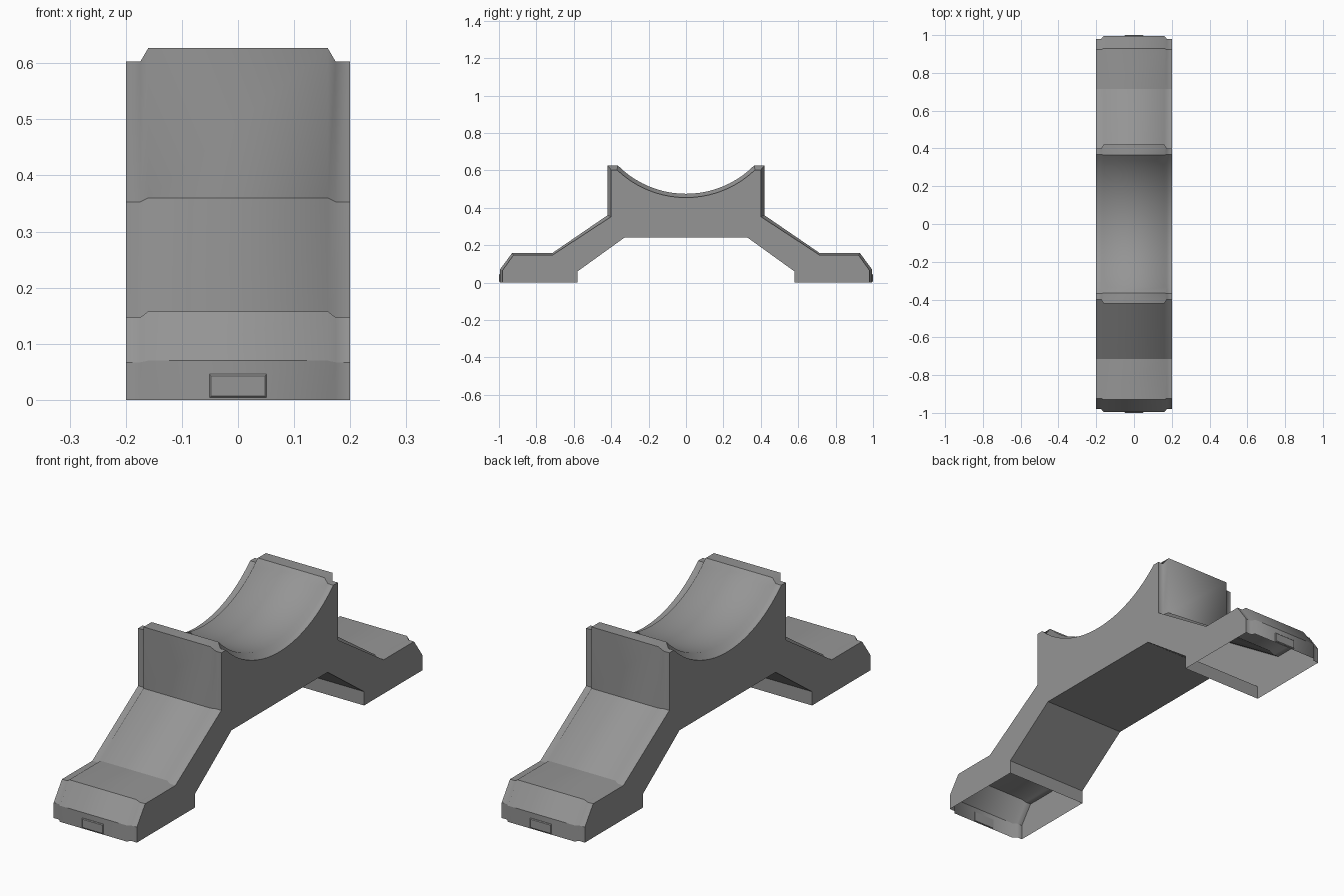
import bpy
import bmesh
import math

cube = bpy.data.objects.get("Cube")
if cube:
    bpy.data.objects.remove(cube, do_unlink=True)

HALF_WIDTH = 0.2
ARC_CENTRE_Z = 0.989
ARC_STEPS = 20

grey = bpy.data.materials.new("plain grey")
grey.use_nodes = True
colour = (0.3, 0.3, 0.3, 1)
grey.diffuse_color = colour
grey.node_tree.nodes["Principled BSDF"].inputs["Base Color"].default_value = colour


def outline(leg, radius):
    """Front foot, leg, saddle arc, then the mirrored back leg, as (y, z)."""
    top_z = leg[-1][1]
    reach = math.acos((ARC_CENTRE_Z - top_z) / radius)
    arc = []
    for i in range(ARC_STEPS + 1):
        a = -reach + 2 * reach * i / ARC_STEPS
        arc.append((radius * math.sin(a), ARC_CENTRE_Z - radius * math.cos(a)))
    return leg + arc + [(-y, z) for y, z in reversed(leg)]


def finish(name, bm):
    mesh = bpy.data.meshes.new(name)
    bm.to_mesh(mesh)
    bm.free()
    mesh.materials.append(grey)
    obj = bpy.data.objects.new(name, mesh)
    bpy.context.collection.objects.link(obj)
    return obj


# Raised centre outline and the lower outline along both side rims
raised = outline([(-0.995, 0), (-0.995, 0.07), (-0.93, 0.158), (-0.715, 0.158),
                  (-0.42, 0.36), (-0.42, 0.627)], 0.514)
rim = outline([(-0.98, 0), (-0.98, 0.067), (-0.923, 0.147), (-0.715, 0.147),
               (-0.4, 0.353), (-0.4, 0.603)], 0.534)
underside = [(0.58, 0), (0.58, 0.06), (0.33, 0.24),
             (-0.33, 0.24), (-0.58, 0.06), (-0.58, 0)]

# Hollow saddle stand, open beneath the feet
bm = bmesh.new()
sections = [(-HALF_WIDTH, rim), (-0.174, rim), (-0.16, raised),
            (0.16, raised), (0.174, rim), (HALF_WIDTH, rim)]
rows = [[bm.verts.new((x, y, z)) for y, z in pts] for x, pts in sections]
for a, b in zip(rows, rows[1:]):
    for i in range(len(a) - 1):
        bm.faces.new((a[i], b[i], b[i + 1], a[i + 1]))

under = [[bm.verts.new((x, y, z)) for y, z in underside]
         for x in (-HALF_WIDTH, HALF_WIDTH)]
for i in range(len(underside) - 1):
    bm.faces.new((under[0][i], under[1][i], under[1][i + 1], under[0][i + 1]))
bm.faces.new(rows[0] + under[0])
bm.faces.new(list(reversed(rows[-1] + under[1])))

# Smooth across the width and the arc, sharp at profile corners and side walls
for face in bm.faces:
    face.smooth = True
corner_count = 7
last = len(rim) - 1
for row_a, row_b in zip(rows, rows[1:]):
    for i in range(last + 1):
        if min(i, last - i) < corner_count:
            bm.edges.get((row_a[i], row_b[i])).smooth = False
for row in (rows[0], rows[-1]):
    for a, b in zip(row, row[1:]):
        bm.edges.get((a, b)).smooth = False
for row in under:
    for v in row:
        for edge in v.link_edges:
            edge.smooth = False
bmesh.ops.recalc_face_normals(bm, faces=bm.faces)
finish("saddle_stand", bm)

# Small bevelled plate on the end of each foot
for name, side in (("front_end_plate", -1), ("back_end_plate", 1)):
    bm = bmesh.new()
    bmesh.ops.create_cube(bm, size=1)
    bmesh.ops.scale(bm, vec=(0.102, 0.009, 0.042), verts=bm.verts)
    outer = [e for e in bm.edges if all(v.co.y * side > 0 for v in e.verts)]
    bmesh.ops.bevel(bm, geom=outer, offset=0.003, segments=1, affect='EDGES')
    bmesh.ops.translate(bm, vec=(0, side * 0.9955, 0.025), verts=bm.verts)
    finish(name, bm)
